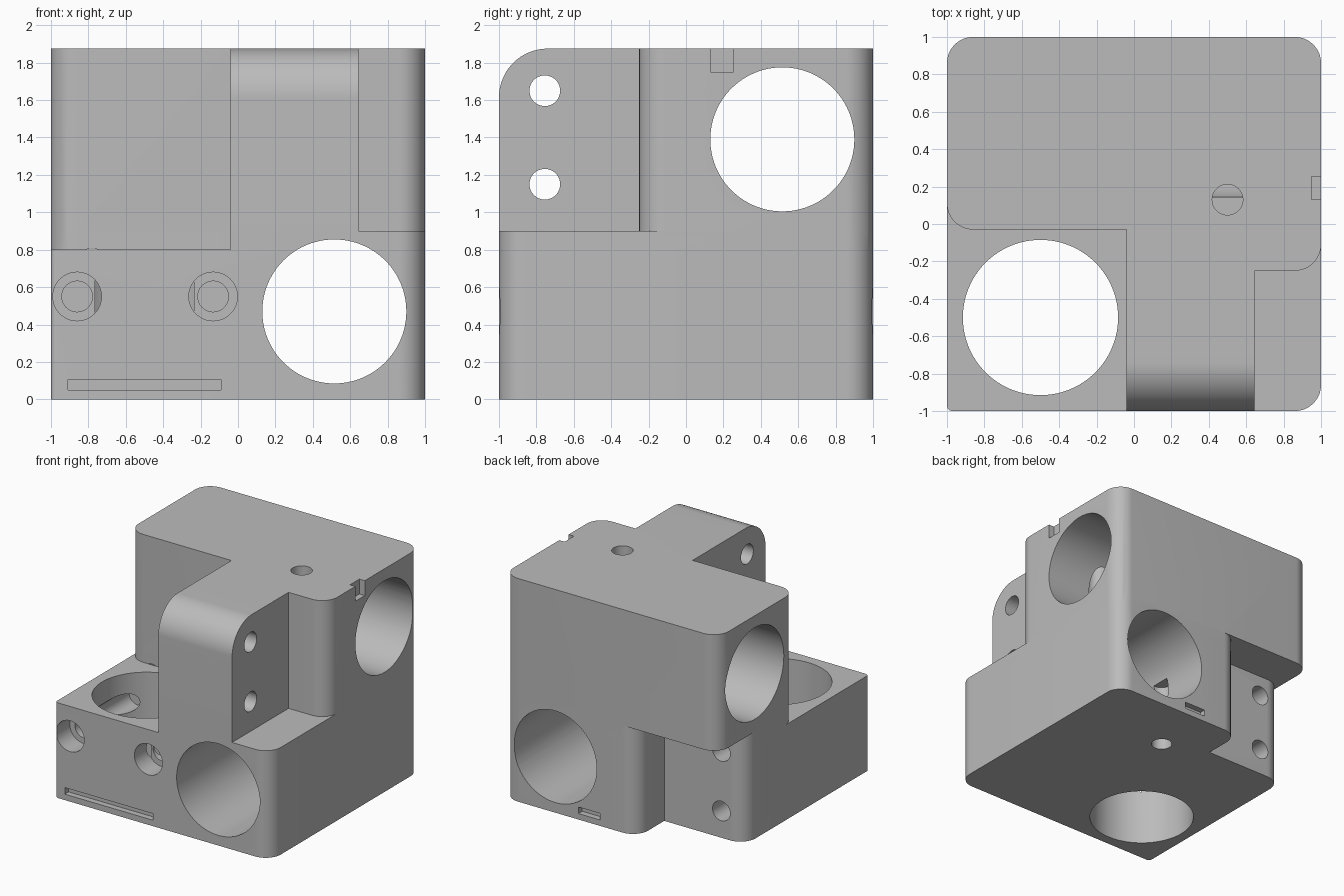
import bpy, bmesh, math
from mathutils import Vector, Matrix

cube = bpy.data.objects.get("Cube")
if cube:
    bpy.data.objects.remove(cube, do_unlink=True)

TOP = 1.875
R = 0.14          # common vertical corner radius
grey = bpy.data.materials.new("plain_grey")
grey.use_nodes = True
colour = (0.5, 0.5, 0.5, 1)
grey.diffuse_color = colour
grey.node_tree.nodes["Principled BSDF"].inputs["Base Color"].default_value = colour


def finish(bm, name):
    bmesh.ops.recalc_face_normals(bm, faces=bm.faces)
    mesh = bpy.data.meshes.new(name)
    bm.to_mesh(mesh)
    bm.free()
    ob = bpy.data.objects.new(name, mesh)
    bpy.context.collection.objects.link(ob)
    mesh.materials.append(grey)
    return ob


def fillet(corners, steps=12):
    """Round the right-angled corners of an outline given as (x, y, radius)."""
    pts = []
    for i, (x, y, r) in enumerate(corners):
        p = Vector((x, y))
        if not r:
            pts.append(p)
            continue
        a = (Vector(corners[i - 1][:2]) - p).normalized()
        b = (Vector(corners[(i + 1) % len(corners)][:2]) - p).normalized()
        centre = p + (a + b) * r
        for k in range(steps + 1):
            t = k / steps * math.pi / 2
            pts.append(centre - b * r * math.cos(t) - a * r * math.sin(t))
    return pts


def slab(name, corners, z0, z1):
    bm = bmesh.new()
    face = bm.faces.new([bm.verts.new((p.x, p.y, z0)) for p in fillet(corners)])
    new = bmesh.ops.extrude_face_region(bm, geom=[face])["geom"]
    bmesh.ops.translate(bm, vec=(0, 0, z1 - z0),
                        verts=[v for v in new if isinstance(v, bmesh.types.BMVert)])
    return finish(bm, name)


def box(name, lo, hi):
    bm = bmesh.new()
    bmesh.ops.create_cube(bm, size=1)
    lo, hi = Vector(lo), Vector(hi)
    bmesh.ops.transform(bm, verts=bm.verts,
                        matrix=Matrix.Translation((lo + hi) / 2) @ Matrix.Diagonal((*(hi - lo), 1)))
    return finish(bm, name)


def rod(name, axis, a, b, r, start, end, sides=48):
    """Cylinder along an axis; a and b are its other two coordinates in order."""
    bm = bmesh.new()
    bmesh.ops.create_cone(bm, cap_ends=True, segments=sides, radius1=r, radius2=r, depth=end - start)
    mid = (start + end) / 2
    turn, pos = {"x": (Matrix.Rotation(math.pi / 2, 4, "Y"), (mid, a, b)),
                 "y": (Matrix.Rotation(math.pi / 2, 4, "X"), (a, mid, b)),
                 "z": (Matrix.Identity(4), (a, b, mid))}[axis]
    bmesh.ops.transform(bm, verts=bm.verts, matrix=Matrix.Translation(pos) @ turn)
    return finish(bm, name)


def combine(target, tool, mode):
    mod = target.modifiers.new(mode.lower(), "BOOLEAN")
    mod.operation = mode
    mod.solver = "EXACT"
    mod.object = tool
    tool.hide_render = True
    bpy.context.view_layer.objects.active = target
    bpy.ops.object.modifier_apply(modifier=mod.name)
    bpy.data.objects.remove(tool, do_unlink=True)


# Three stacked layers of the body
body = slab("corner_bracket", [(-1, -1, 0.03), (1, -1, R), (1, 1, R), (-0.25, 1, R),
                               (-0.25, 0.645, 0), (-1, 0.645, R)], 0, 0.8)
middle = slab("middle_layer", [(-0.04, -1, 0), (1, -1, R), (1, 1, R), (-0.25, 1, R),
                               (-0.25, 0.645, 0), (-1, 0.645, R), (-1, -0.03, R),
                               (-0.04, -0.03, 0)], 0.8, 0.9)
upper = slab("upper_layer", [(-0.04, -1, 0), (0.645, -1, 0), (0.645, -0.25, 0), (1, -0.25, R),
                             (1, 1, R), (-1, 1, R), (-1, -0.03, R), (-0.04, -0.03, 0)], 0.9, TOP)

# Rounded top edge of the front flange
round_r = 0.26
edge = box("flange_edge", (-0.1, -1.1, TOP - round_r), (0.7, -1 + round_r, TOP + 0.1))
combine(edge, rod("flange_round", "x", -1 + round_r, TOP - round_r, round_r, -0.3, 0.9, 96), "DIFFERENCE")
combine(upper, edge, "DIFFERENCE")
combine(body, middle, "UNION")
combine(body, upper, "UNION")

cutters = [
    # Three large bores, one along each axis
    rod("bore_x", "x", 0.515, 1.39, 0.385, -1.2, 1.2, 96),
    rod("bore_y", "y", 0.515, 0.47, 0.385, -1.2, 1.2, 96),
    rod("bore_z", "z", -0.5, -0.5, 0.415, -0.2, 0.85, 96),
    # Blind pin holes that graze the bores
    rod("top_pin_hole", "z", 0.5, 0.13, 0.082, 1.29, 2),
    rod("bottom_pin_hole", "z", 0.13, 0.5, 0.082, -0.1, 0.57),
    # Slots
    box("side_notch", (0.95, 0.13, 1.75), (1.1, 0.255, 2)),
    box("front_slot", (-0.91, -1.1, 0.05), (-0.09, -0.95, 0.105)),
    box("back_slot", (0.1, 0.95, 0.05), (0.3, 1.1, 0.105)),
]
# Bolt holes through the flanges
for drop in (0.225, 0.725):
    cutters.append(rod("front_flange_hole", "x", -0.755, TOP - drop, 0.082, -0.2, 0.8))
    cutters.append(rod("back_flange_hole", "y", -0.78, drop, 0.082, -0.03, 0.8))
# Counterbored holes in the front
for x in (-0.86, -0.133):
    cutters.append(rod("counterbore", "y", x, 0.55, 0.13, -1.2, -0.82))
    cutters.append(rod("front_bolt_hole", "y", x, 0.55, 0.082, -1.2, -0.1))
for tool in cutters:
    combine(body, tool, "DIFFERENCE")

# Smooth curved walls, crisp edges
for ob in bpy.context.selected_objects:
    ob.select_set(False)
body.select_set(True)
bpy.context.view_layer.objects.active = body
bpy.ops.object.shade_smooth_by_angle(angle=math.radians(30))
